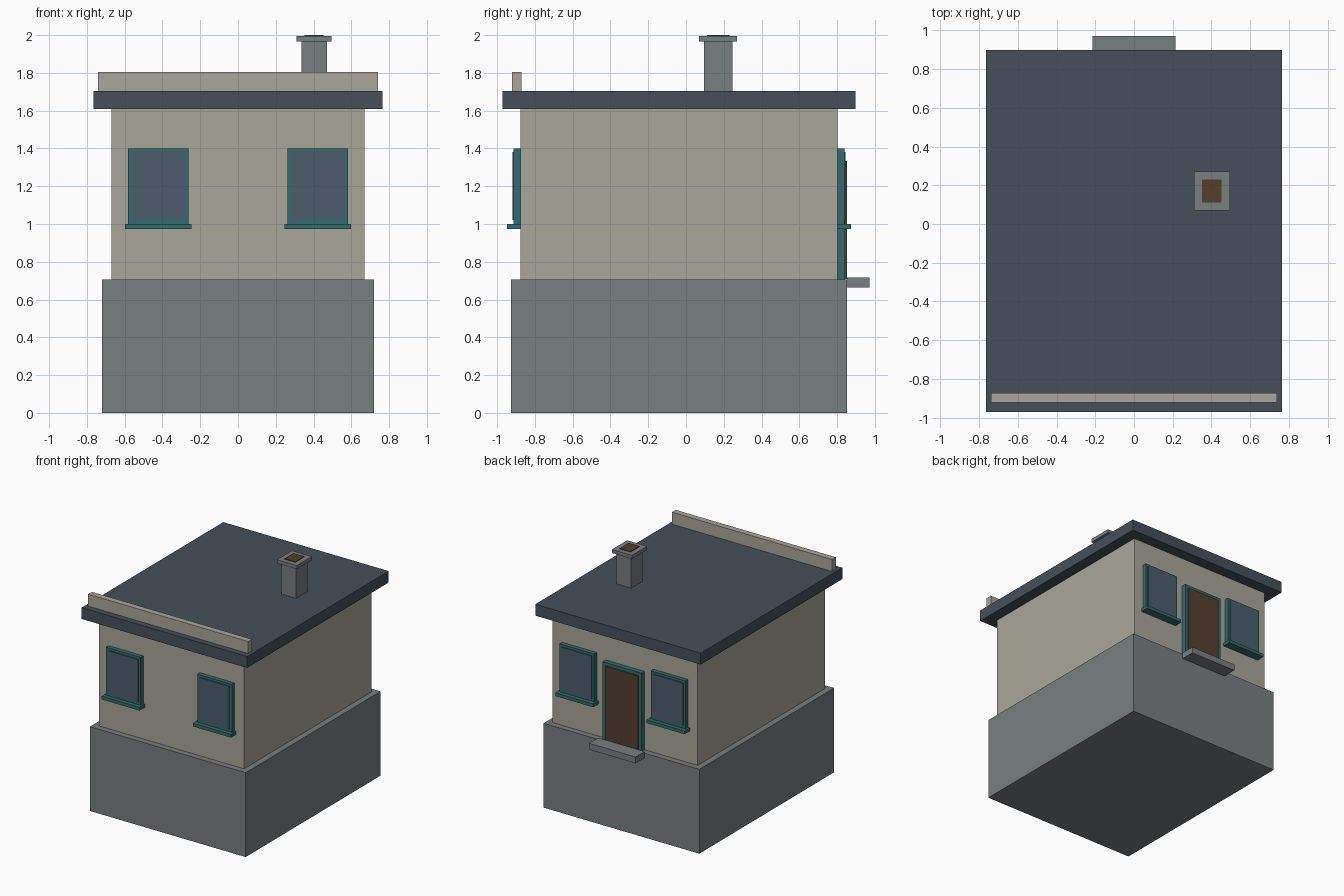
import bpy

if "Cube" in bpy.data.objects:
    bpy.data.objects.remove(bpy.data.objects["Cube"])


def material(name, rgb):
    m = bpy.data.materials.new(name)
    m.diffuse_color = (*rgb, 1)
    m.use_nodes = True
    m.node_tree.nodes["Principled BSDF"].inputs["Base Color"].default_value = m.diffuse_color
    return m


PLASTER = material("plaster", (0.40, 0.38, 0.32))
STONE = material("stone", (0.19, 0.21, 0.215))
SLATE = material("slate", (0.06, 0.08, 0.10))
TEAL = material("teal_paint", (0.03, 0.15, 0.16))
GLASS = material("glass", (0.07, 0.11, 0.15))
WOOD = material("wood", (0.09, 0.05, 0.025))


def box(name, x, y, z, mat):
    """Box from (min, max) ranges on each axis."""
    ranges = [sorted(r) for r in (x, y, z)]
    bpy.ops.mesh.primitive_cube_add(size=1, location=[(a + b) / 2 for a, b in ranges])
    ob = bpy.context.object
    ob.name = name
    ob.scale = [b - a for a, b in ranges]
    bpy.ops.object.transform_apply(location=False, rotation=False, scale=True)
    ob.data.materials.append(mat)
    return ob


FRONT, BACK = -0.877, 0.803

# Main body
box("foundation", (-0.72, 0.72), (-0.927, 0.853), (0, 0.705), STONE)
box("walls", (-0.67, 0.67), (FRONT, BACK), (0.705, 1.61), PLASTER)
box("roof_slab", (-0.765, 0.765), (-0.972, 0.898), (1.61, 1.705), SLATE)
box("parapet", (-0.74, 0.74), (-0.922, -0.872), (1.705, 1.805), PLASTER)

# Windows: two on the front, two on the back
for side, wall, out in (("front", FRONT, -1), ("back", BACK, 1)):
    for hand, cx in (("left", -0.422), ("right", 0.422)):
        tag = f"{side}_{hand}_window"
        box(tag + "_frame", (cx - 0.16, cx + 0.16), (wall - out * 0.02, wall + out * 0.035), (1.0, 1.4), TEAL)
        box(tag + "_glass", (cx - 0.14, cx + 0.14), (wall, wall + out * 0.042), (1.02, 1.38), GLASS)
        box(tag + "_sill", (cx - 0.175, cx + 0.175), (wall - out * 0.02, wall + out * 0.07), (0.973, 1.0), TEAL)

# Back door
box("door_frame", (-0.18, 0.18), (BACK - 0.02, BACK + 0.04), (0.705, 1.36), TEAL)
box("door_panel", (-0.153, 0.153), (BACK, BACK + 0.05), (0.71, 1.333), WOOD)
box("door_step", (-0.215, 0.215), (0.853, 0.972), (0.665, 0.718), STONE)

# Chimney
box("chimney_stack", (0.335, 0.47), (0.095, 0.245), (1.705, 1.965), STONE)
box("chimney_cap", (0.31, 0.495), (0.07, 0.27), (1.965, 1.995), STONE)
box("chimney_flue", (0.352, 0.452), (0.11, 0.23), (1.97, 2.0), WOOD)
